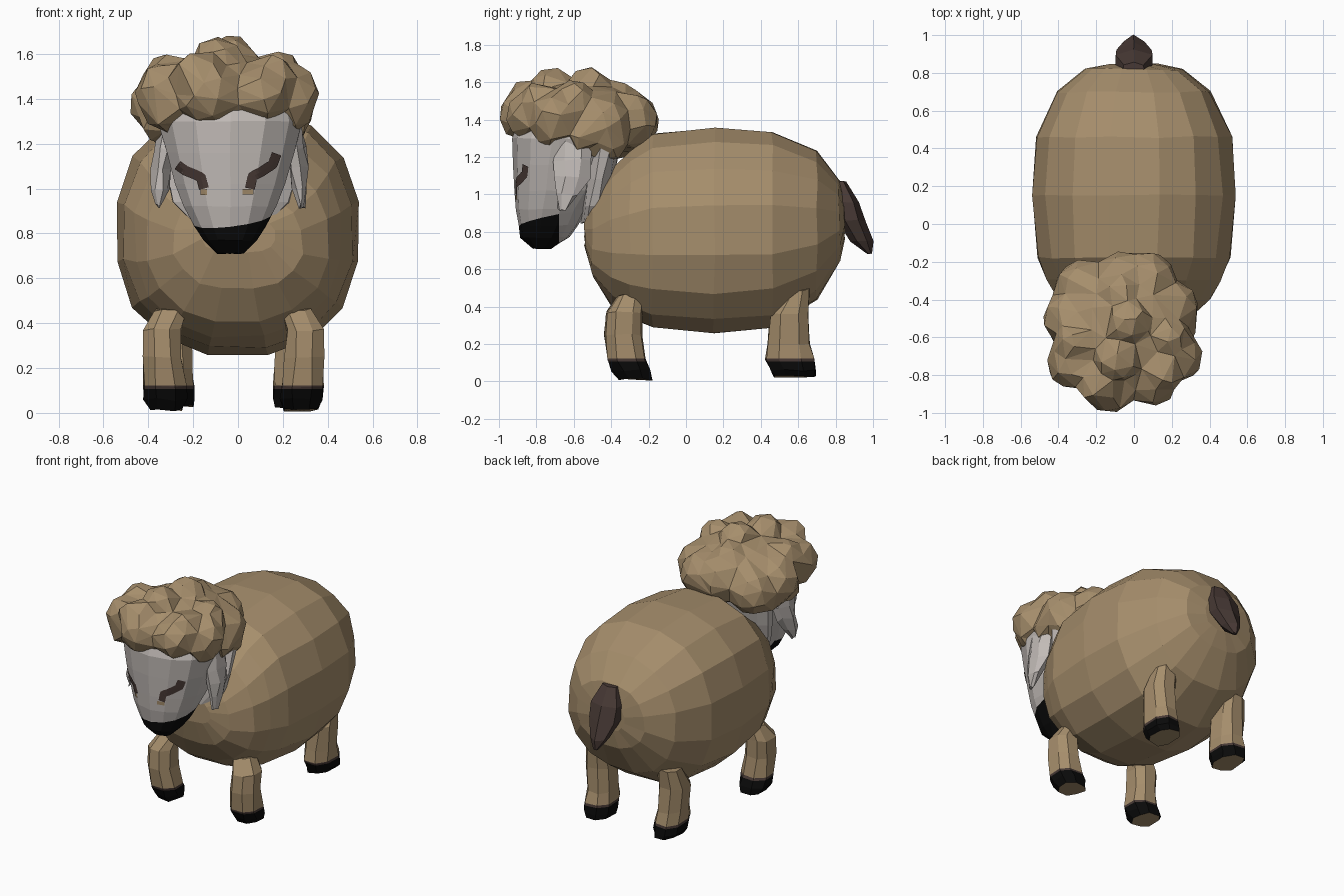
import bpy, bmesh, math, random
from mathutils import Vector
from mathutils.bvhtree import BVHTree

if "Cube" in bpy.data.objects:
    bpy.data.objects.remove(bpy.data.objects["Cube"])

random.seed(4)


def material(name, rgb):
    m = bpy.data.materials.new(name)
    m.diffuse_color = (*rgb, 1)
    m.use_nodes = True
    m.node_tree.nodes["Principled BSDF"].inputs["Base Color"].default_value = m.diffuse_color
    return m


WOOL = material("tan wool", (0.38, 0.27, 0.15))
FACE = material("pale face", (0.54, 0.50, 0.475))
BROWN = material("dark brown", (0.065, 0.042, 0.036))
BLACK = material("black", (0.003, 0.003, 0.003))


def finish(bm, name, mats, rule=None):
    bmesh.ops.recalc_face_normals(bm, faces=bm.faces)
    if rule:
        for f in bm.faces:
            f.material_index = rule(f.calc_center_median())
    me = bpy.data.meshes.new(name)
    bm.to_mesh(me)
    ob = bpy.data.objects.new(name, me)
    bpy.context.collection.objects.link(ob)
    for m in mats:
        me.materials.append(m)
    return ob


def loft(rings, sides, axis, power=2.0, jitter=0.0):
    """rings: (position along axis, centre a, centre b, radius a, radius b)"""
    bm, loops = bmesh.new(), []
    for p, ca, cb, ra, rb in rings:
        loop = []
        for i in range(sides):
            t = 2 * math.pi * (i + 0.5) / sides
            c, s = math.cos(t), math.sin(t)
            a = ca + ra * math.copysign(abs(c) ** (2 / power), c)
            b = cb + rb * math.copysign(abs(s) ** (2 / power), s)
            v = Vector((a, p, b) if axis == "y" else (a, b, p))
            v += Vector([random.uniform(-jitter, jitter) for _ in range(3)])
            loop.append(bm.verts.new(v))
        loops.append(loop)
    for l, m in zip(loops, loops[1:]):
        for i in range(sides):
            j = (i + 1) % sides
            bm.faces.new((l[i], l[j], m[j], m[i]))
    bm.faces.new(loops[0])
    bm.faces.new(loops[-1])
    return bm


def split(bm, point, normal):
    bmesh.ops.bisect_plane(bm, geom=bm.verts[:] + bm.edges[:] + bm.faces[:],
                           plane_co=point, plane_no=normal)


# Barrel body: y, bottom, top, half width
body = [(-0.54, 0.71, 0.88, 0.17), (-0.50, 0.55, 0.98, 0.29),
        (-0.40, 0.405, 1.14, 0.41), (-0.30, 0.335, 1.24, 0.465),
        (-0.18, 0.285, 1.33, 0.515),
        (0.15, 0.25, 1.365, 0.55), (0.46, 0.28, 1.34, 0.525),
        (0.70, 0.43, 1.235, 0.41), (0.82, 0.64, 1.08, 0.26),
        (0.845, 0.76, 0.97, 0.12)]
finish(loft([(y, 0, (b + t) / 2, w, (t - b) / 2) for y, b, t, w in body],
            16, "y", 2.3, 0.006), "body", [WOOL])

# Head: z, front, back, half width, with a dark nose below a tilted cut
head = [(0.71, -0.82, -0.72, 0.06), (0.77, -0.885, -0.62, 0.12),
        (0.835, -0.895, -0.575, 0.165), (0.92, -0.91, -0.53, 0.21),
        (1.02, -0.915, -0.46, 0.25), (1.16, -0.925, -0.41, 0.29),
        (1.30, -0.93, -0.34, 0.33), (1.40, -0.90, -0.32, 0.31)]
bm = loft([(z, -0.035, (f + b) / 2, w, (b - f) / 2) for z, f, b, w in head],
          14, "z", 2.2, 0.003)
nose_n = Vector((-0.12, -0.2, 1)).normalized()
nose_p, back_p = Vector((-0.035, -0.89, 0.83)), Vector((0, -0.68, 0.80))
back_n = Vector((0, 1, 0.0))
split(bm, nose_p, nose_n)
split(bm, back_p, back_n)
finish(bm, "head", [FACE, BLACK],
       lambda c: int((c - nose_p).dot(nose_n) < 0 and (c - back_p).dot(back_n) < 0))
face_tree = BVHTree.FromBMesh(bm)

# Pale neck behind the jaw
neck = [(0.85, -0.03, -0.52, 0.18, 0.04), (0.94, -0.03, -0.49, 0.265, 0.07),
        (1.08, -0.03, -0.465, 0.30, 0.075), (1.25, -0.03, -0.43, 0.32, 0.08)]
finish(loft(neck, 12, "z", 2.4, 0.006), "neck", [FACE])


# Eye marks: strips laid on the face along a bent line
def face_strip(name, path, half, mat):
    pts = []
    for a, b in zip(path, path[1:]):
        pts += [Vector(a).lerp(Vector(b), k / 4) for k in range(4)]
    pts.append(Vector(path[-1]))
    b = bmesh.new()
    rows = []
    for i, p in enumerate(pts):
        d = (pts[min(i + 1, len(pts) - 1)] - pts[max(i - 1, 0)]).normalized()
        n = Vector((-d.y, d.x)) * half
        row = []
        for k in (-1, 0, 1):
            q = p + n * k
            hit = face_tree.ray_cast(Vector((q.x, -2, q.y)), Vector((0, 1, 0)))[0]
            row.append(b.verts.new((q.x, (hit.y if hit else -0.7) - 0.007, q.y)))
        rows.append(row)
    for r, s in zip(rows, rows[1:]):
        for k in (0, 1):
            b.faces.new((r[k], r[k + 1], s[k + 1], s[k]))
    finish(b, name, [mat])


face_strip("left_eye", [(-0.27, 1.105), (-0.235, 1.08), (-0.19, 1.062),
                        (-0.165, 1.05), (-0.152, 1.0)], 0.022, BROWN)
face_strip("right_eye", [(0.172, 1.155), (0.155, 1.108), (0.105, 1.075),
                         (0.065, 1.055), (0.053, 1.0)], 0.022, BROWN)
face_strip("left_eye_spot", [(-0.168, 0.985), (-0.138, 0.985)], 0.014, WOOL)
face_strip("right_eye_spot", [(0.02, 0.985), (0.07, 0.985)], 0.012, WOOL)

# Drooping ears
for side, cx, name in ((-1, -0.325, "left_ear"), (1, 0.255, "right_ear")):
    ear = [(0.92, cx + side * 0.03, -0.665, 0.012, 0.02),
           (1.00, cx + side * 0.02, -0.64, 0.035, 0.06),
           (1.09, cx + side * 0.01, -0.61, 0.045, 0.095),
           (1.18, cx, -0.60, 0.045, 0.105),
           (1.30, cx - side * 0.02, -0.60, 0.04, 0.10)]
    finish(loft(ear, 7, "z", 2, 0.012), name, [FACE])

# Curly fleece on the head: outer shell of overlapping lumps (x, y, z, radius)
lumps = [(0.10, -0.83, 1.42, 0.13), (-0.13, -0.86, 1.425, 0.14),
         (-0.33, -0.74, 1.43, 0.13), (-0.33, -0.50, 1.38, 0.15),
         (-0.27, -0.34, 1.35, 0.15), (-0.05, -0.31, 1.39, 0.165),
         (0.07, -0.30, 1.39, 0.15), (0.20, -0.44, 1.38, 0.14),
         (0.22, -0.70, 1.42, 0.14), (-0.03, -0.52, 1.56, 0.12),
         (-0.09, -0.72, 1.56, 0.115), (0.18, -0.60, 1.50, 0.11),
         (-0.31, -0.62, 1.49, 0.11), (-0.08, -0.37, 1.50, 0.11),
         (0.15, -0.79, 1.50, 0.10), (-0.19, -0.86, 1.51, 0.10),
         (0.23, -0.55, 1.32, 0.10), (0.20, -0.42, 1.29, 0.11),
         (-0.33, -0.58, 1.31, 0.11), (-0.30, -0.43, 1.29, 0.11),
         (-0.32, -0.76, 1.36, 0.11), (0.23, -0.72, 1.36, 0.105)]
centre = Vector((-0.05, -0.57, 1.40))
bm = bmesh.new()
bmesh.ops.create_icosphere(bm, subdivisions=4, radius=1)
for v in bm.verts:
    d = v.co.normalized()
    low = 0.17 if d.z < 0 else 0.2
    reach = 1 / math.sqrt((d.x / 0.35) ** 2 + (d.y / 0.37) ** 2 + (d.z / low) ** 2)
    for x, y, z, r in lumps:
        o = Vector((x, y, z)) - centre
        along = o.dot(d)
        disc = along * along - o.length_squared + r * r
        if disc > 0:
            reach = max(reach, along + math.sqrt(disc))
    v.co = centre + d * reach
fleece = finish(bm, "head_fleece", [WOOL])
dec = fleece.modifiers.new("facets", "DECIMATE")
dec.ratio = 0.28

# Legs: z, centre x, centre y, radius x, radius y; hooves below the split
front = [(0.012, 0.30, -0.27, 0.08, 0.09), (0.06, 0.305, -0.29, 0.10, 0.11),
         (0.118, 0.305, -0.318, 0.098, 0.105), (0.25, 0.315, -0.335, 0.09, 0.105),
         (0.37, 0.32, -0.33, 0.088, 0.10), (0.46, 0.28, -0.30, 0.075, 0.07)]
rear = [(0.028, 0.26, 0.58, 0.08, 0.115), (0.06, 0.265, 0.575, 0.095, 0.125),
        (0.122, 0.265, 0.555, 0.092, 0.135), (0.20, 0.27, 0.55, 0.09, 0.12),
        (0.36, 0.28, 0.55, 0.095, 0.11), (0.49, 0.27, 0.60, 0.08, 0.065)]
for name, rings in (("front_leg", front), ("rear_leg", rear)):
    sole = rings[0][0] + 0.008
    for side, word in ((-1, "left_"), (1, "right_")):
        legs = [(z, side * x - 0.02, y, rx, ry) for z, x, y, rx, ry in rings]
        bm = loft(legs, 8, "z", 2.4, 0.007)
        # Thin brown band between hoof and wool, tan sole under the hoof
        for h in (0.106, 0.122):
            split(bm, (0, 0, h), (0, 0, 1))
        finish(bm, word + name, [WOOL, BROWN, BLACK],
               lambda c: 0 if c.z < sole or c.z > 0.122 else 2 if c.z < 0.106 else 1)

# Tail: hanging tapered tuft
tail = [(0.685, 0, 0.985, 0.013, 0.012), (0.75, 0, 0.94, 0.06, 0.06),
        (0.86, 0, 0.885, 0.11, 0.075), (0.96, 0, 0.865, 0.115, 0.06),
        (1.07, 0, 0.825, 0.06, 0.03)]
finish(loft(tail, 6, "z", 2, 0.004), "tail", [BROWN])
